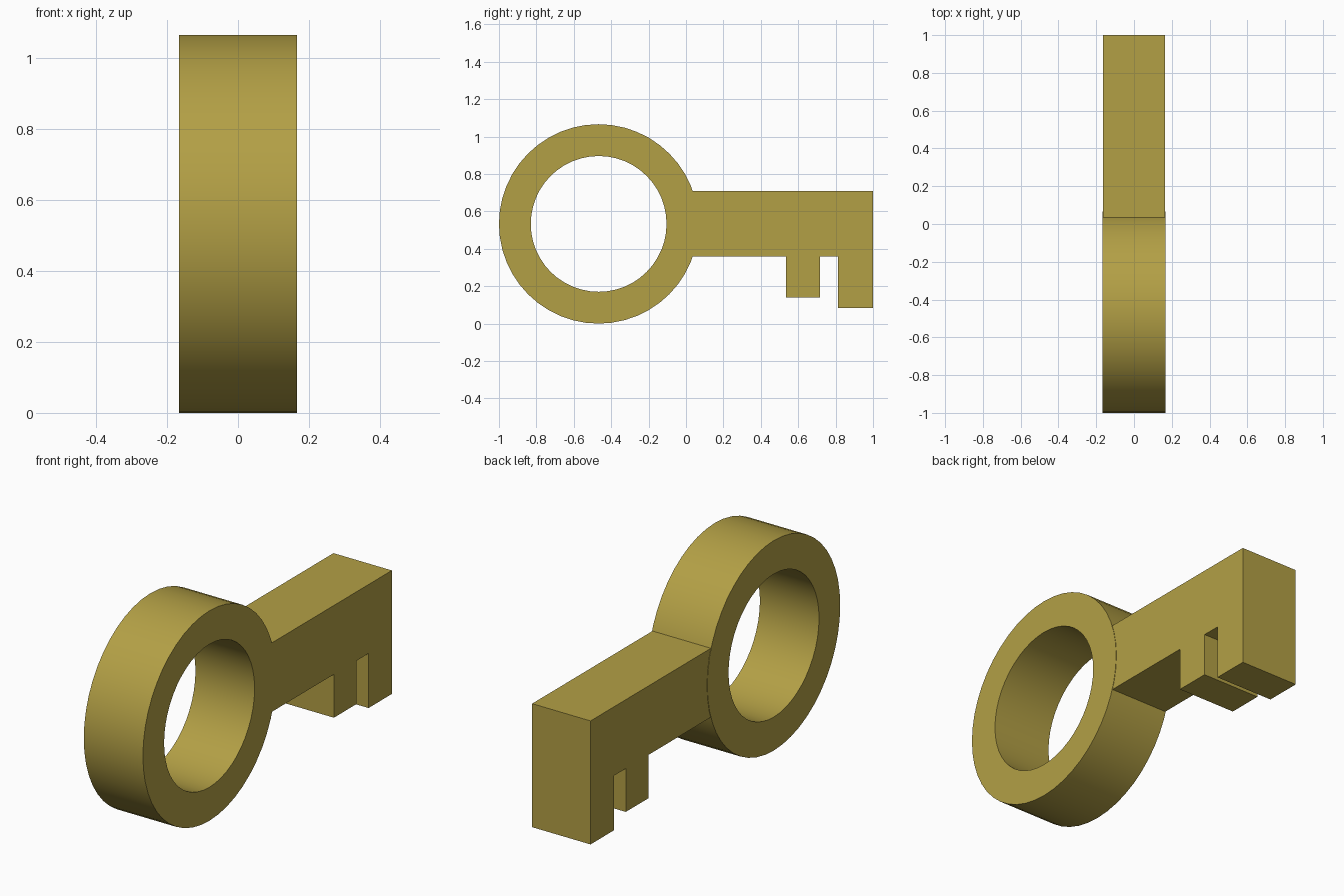
import bpy, bmesh, math

if "Cube" in bpy.data.objects:
    bpy.data.objects.remove(bpy.data.objects["Cube"])

brass = bpy.data.materials.new("brass")
brass.diffuse_color = (0.45, 0.35, 0.06, 1)
brass.use_nodes = True
brass.node_tree.nodes["Principled BSDF"].inputs["Base Color"].default_value = brass.diffuse_color


def finish(name, bm):
    bmesh.ops.recalc_face_normals(bm, faces=bm.faces[:])
    mesh = bpy.data.meshes.new(name)
    bm.to_mesh(mesh)
    bm.free()
    mesh.materials.append(brass)
    ob = bpy.data.objects.new(name, mesh)
    bpy.context.collection.objects.link(ob)
    return ob


# Round bow: rectangular section swept around the x axis
CY, CZ, OUTER, INNER, HALF, SIDES = -0.467, 0.533, 0.533, 0.363, 0.166, 48
bm = bmesh.new()
loops = []
for i in range(SIDES):
    a = math.tau * i / SIDES
    loops.append([bm.verts.new((x, CY + r * math.cos(a), CZ + r * math.sin(a)))
                  for x, r in ((-HALF, INNER), (-HALF, OUTER), (HALF, OUTER), (HALF, INNER))])
for i in range(SIDES):
    p, q = loops[i], loops[(i + 1) % SIDES]
    for k in range(4):
        n = (k + 1) % 4
        bm.faces.new((p[k], p[n], q[n], q[k]))
bow = finish("bow", bm)
bpy.context.view_layer.objects.active = bow
bow.select_set(True)
bpy.ops.object.shade_smooth_by_angle(angle=math.radians(30))

# Shaft with two teeth: one side profile (y, z) extruded across x
profile = [(-0.06, 0.71), (-0.06, 0.36), (0.535, 0.36), (0.535, 0.14),
           (0.717, 0.14), (0.717, 0.36), (0.813, 0.36), (0.813, 0.083),
           (1.0, 0.083), (1.0, 0.71)]
W = 0.164
bm = bmesh.new()
face = bm.faces.new([bm.verts.new((-W, y, z)) for y, z in profile])
ext = bmesh.ops.extrude_face_region(bm, geom=[face], use_keep_orig=True)
moved = [g for g in ext["geom"] if isinstance(g, bmesh.types.BMVert)]
bmesh.ops.translate(bm, verts=moved, vec=(2 * W, 0, 0))
finish("shaft_and_teeth", bm)
